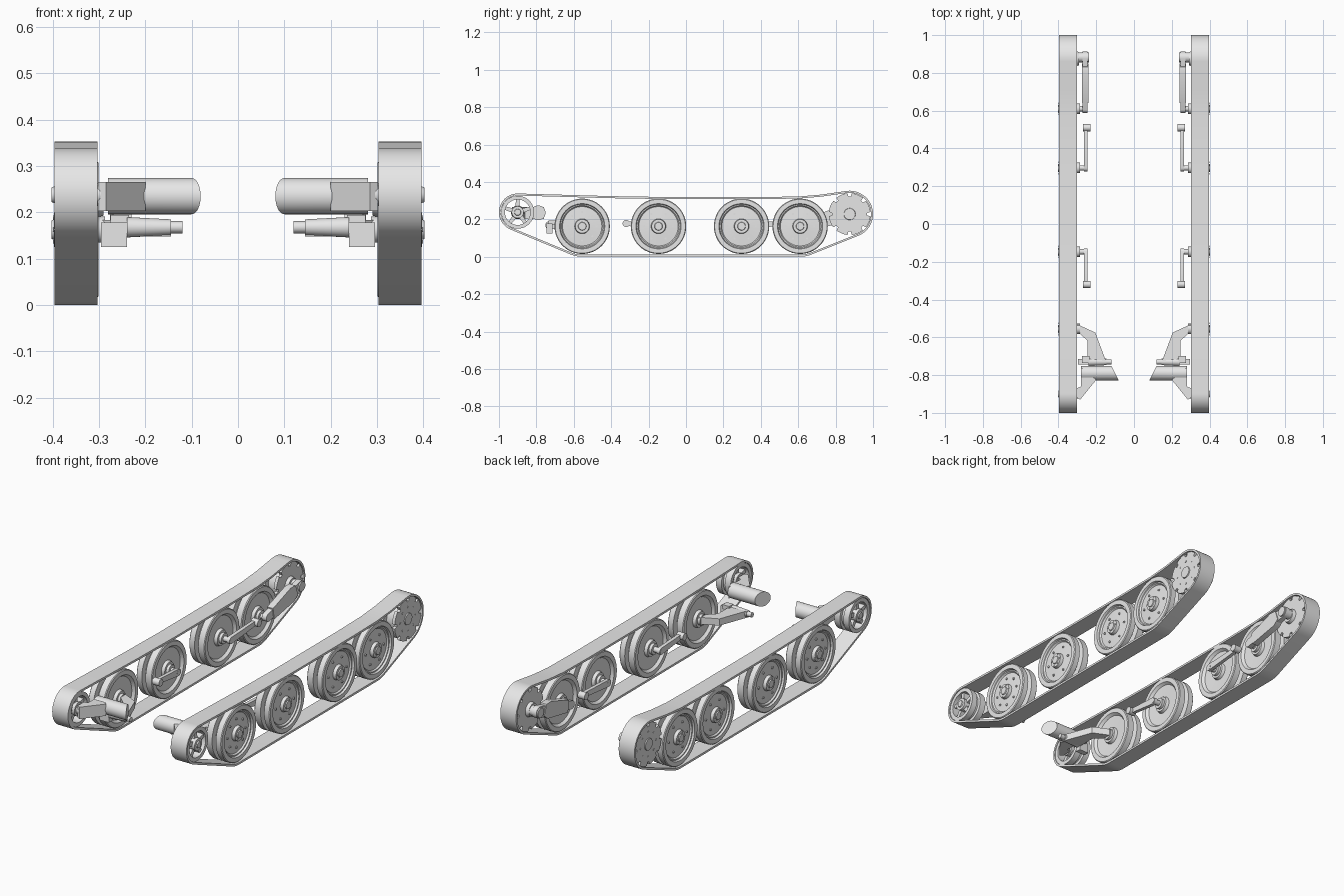
import bpy
import bmesh
from math import sin, cos, pi, radians, atan2, hypot, acos
from mathutils import Vector

default_cube = bpy.data.objects.get("Cube")
if default_cube:
    bpy.data.objects.remove(default_cube, do_unlink=True)

# One plain grey material for everything
grey = bpy.data.materials.new("plain_grey")
grey.use_nodes = True
GREY_COLOUR = (0.8, 0.8, 0.8, 1.0)
grey.diffuse_color = GREY_COLOUR
grey.node_tree.nodes["Principled BSDF"].inputs["Base Color"].default_value = GREY_COLOUR


def finish(name, bm):
    """Turn a mesh built on the +x side into an object mirrored to both sides."""
    bmesh.ops.recalc_face_normals(bm, faces=bm.faces)
    mesh = bpy.data.meshes.new(name)
    bm.to_mesh(mesh)
    bm.free()
    mesh.materials.append(grey)
    mesh.shade_smooth()
    mesh.set_sharp_from_angle(angle=radians(30))
    obj = bpy.data.objects.new(name, mesh)
    bpy.context.scene.collection.objects.link(obj)
    mirror = obj.modifiers.new("both_sides", "MIRROR")
    mirror.use_mirror_merge = False
    return obj


def revolve(bm, centre, profile, steps=48, closed=False):
    """Spin (x, radius) points around the x axis through centre (y, z)."""
    y, z = centre
    verts = [bm.verts.new((x, y, z + r)) for x, r in profile]
    pairs = list(zip(verts, verts[1:]))
    if closed:
        pairs.append((verts[-1], verts[0]))
    edges = [bm.edges.new(pair) for pair in pairs]
    result = bmesh.ops.spin(bm, geom=verts + edges, cent=(0, y, z), axis=(1, 0, 0),
                            angle=2 * pi, steps=steps, use_merge=False)
    del result
    bmesh.ops.remove_doubles(bm, verts=bm.verts, dist=0.00005)


def rod(bm, centre, x_in, x_out, radius, steps=20):
    revolve(bm, centre, [(x_in, 0), (x_in, radius), (x_out, radius), (x_out, 0)], steps)


def prism(bm, points, low, high, axis="x"):
    """Extrude an outline: (y, z) points along x, or (x, y) points along z."""
    def place(p, h):
        return (h, p[0], p[1]) if axis == "x" else (p[0], p[1], h)
    a = [bm.verts.new(place(p, low)) for p in points]
    b = [bm.verts.new(place(p, high)) for p in points]
    bm.faces.new(a)
    bm.faces.new(b)
    count = len(points)
    for i in range(count):
        j = (i + 1) % count
        bm.faces.new((a[i], a[j], b[j], b[i]))


def arc(centre, radius, start, end, count):
    angles = [radians(start + (end - start) * i / max(count - 1, 1)) for i in range(count)]
    return [(centre[0] + radius * cos(t), centre[1] + radius * sin(t)) for t in angles]


def capsule(a, b, ra, rb):
    """Outline of a link with round ends at a and b."""
    way = atan2(b[1] - a[1], b[0] - a[0])
    lean = acos((ra - rb) / hypot(b[0] - a[0], b[1] - a[1]))
    to_deg = 180 / pi
    return (arc(a, ra, (way + lean) * to_deg, (way - lean) * to_deg + 360, 10)
            + arc(b, rb, (way - lean) * to_deg, (way + lean) * to_deg, 10))


def ring_of_bolts(bm, centre, ring, count, x_in, x_out, size):
    for i in range(count):
        t = 2 * pi * i / count
        spot = (centre[0] + ring * cos(t), centre[1] + ring * sin(t))
        rod(bm, spot, x_in, x_out, size, 8)


IDLER = (-0.9, 0.238)
SPROCKET = (0.875, 0.228)
ROAD_Z = 0.163
ROAD_Y = [-0.555, -0.147, 0.297, 0.61]
TRACK_IN, TRACK_OUT = 0.303, 0.396


# Track belts: a loop around idler, road wheels and sprocket
def belt(inset):
    front, rear = (ROAD_Y[0], ROAD_Z), (ROAD_Y[-1], ROAD_Z)
    loop = arc(IDLER, 0.1 - inset, 88, 247.5, 24)
    loop += arc(front, ROAD_Z - inset, 247.5, 270, 8)
    loop += arc(rear, ROAD_Z - inset, 270, 291.8, 8)
    loop += arc(SPROCKET, 0.125 - inset, -68.2, 97, 24)
    sag = [(0.72, 0.332), (0.6, 0.322), (0.4, 0.319), (-0.1, 0.319), (-0.4, 0.324)]
    return loop + [(y, z - inset) for y, z in sag]


bm = bmesh.new()
loops = [[bm.verts.new((x, y, z)) for y, z in belt(inset)]
         for inset, x in ((0, TRACK_IN), (0, TRACK_OUT), (0.011, TRACK_OUT), (0.011, TRACK_IN))]
total = len(loops[0])
for k in range(4):
    one, two = loops[k], loops[(k + 1) % 4]
    for i in range(total):
        j = (i + 1) % total
        bm.faces.new((one[i], one[j], two[j], two[i]))
finish("track_belts", bm)

# Road wheels: twin tyres, dished discs and bolted hubs
tyre_and_disc = [
    (0.38, 0.04), (0.376, 0.105), (0.384, 0.111), (0.384, 0.117), (0.394, 0.121),
    (0.394, 0.144), (0.39, 0.148), (0.361, 0.148), (0.358, 0.12), (0.342, 0.12),
    (0.339, 0.148), (0.305, 0.148), (0.301, 0.144), (0.301, 0.121), (0.315, 0.11),
    (0.318, 0.045), (0.302, 0.04)]
outer_hub = [(0.402, 0), (0.402, 0.02), (0.397, 0.022), (0.397, 0.037)]
for number, y in enumerate(ROAD_Y):
    centre = (y, ROAD_Z)
    bm = bmesh.new()
    inner = 0.29 if number == 0 else 0.245
    axle = [(0.302, 0.028), (0.287, 0.028), (0.287, 0.014), (inner, 0.014), (inner, 0)]
    revolve(bm, centre, outer_hub + tyre_and_disc + axle)
    ring_of_bolts(bm, centre, 0.076, 8 if number == 0 else 6, 0.374, 0.383, 0.006)
    ring_of_bolts(bm, centre, 0.03, 6, 0.396, 0.399, 0.004)
    finish("road_wheels_%d" % (number + 1), bm)

# Idler wheels: open rim, hub and five spokes
bm = bmesh.new()
revolve(bm, IDLER, [(0.392, 0.068), (0.392, 0.088), (0.36, 0.088), (0.357, 0.075),
                    (0.343, 0.075), (0.34, 0.088), (0.306, 0.088), (0.306, 0.068)], 40, True)
revolve(bm, IDLER, [(0.402, 0), (0.402, 0.016), (0.396, 0.018), (0.396, 0.032),
                    (0.31, 0.036), (0.31, 0.024), (0.285, 0.024), (0.285, 0)], 32)
for i in range(5):
    t = 2 * pi * i / 5 + pi / 2
    out, across = Vector((cos(t), sin(t))), Vector((-sin(t), cos(t)))
    hub = Vector(IDLER)
    outline = [hub + out * r + across * w for r, w in
               ((0.025, -0.012), (0.072, -0.009), (0.072, 0.009), (0.025, 0.012))]
    prism(bm, outline, 0.325, 0.382)
finish("idler_wheels", bm)

# Drive sprockets: two notched plates on a drum
bm = bmesh.new()
plate = []
for i in range(8):
    t = 45 * i
    plate += arc(SPROCKET, 0.112, t + 6, t + 39, 5)
    plate += arc(SPROCKET, 0.094, t + 41, t + 49, 3)
for low, high in ((0.308, 0.324), (0.374, 0.39)):
    prism(bm, plate, low, high)
revolve(bm, SPROCKET, [(0.395, 0), (0.395, 0.03), (0.388, 0.032), (0.388, 0.086),
                       (0.31, 0.086), (0.31, 0.04), (0.29, 0.035), (0.29, 0)])
ring_of_bolts(bm, SPROCKET, 0.065, 8, 0.387, 0.392, 0.005)
finish("drive_sprockets", bm)

# Swing arms of the two middle wheels
for name, y, tip in (("front_swing_arms", ROAD_Y[1], -0.32), ("rear_swing_arms", ROAD_Y[2], 0.51)):
    bm = bmesh.new()
    prism(bm, capsule((y, ROAD_Z), (tip, 0.178), 0.018, 0.012), 0.246, 0.265)
    rod(bm, (tip, 0.178), 0.23, 0.27, 0.019)
    finish(name, bm)

# Rear drive arms linking last wheel and sprocket
bm = bmesh.new()
wheel_end, drive_end = (ROAD_Y[3], ROAD_Z + 0.004), (0.882, 0.23)
prism(bm, capsule(wheel_end, drive_end, 0.022, 0.03), 0.245, 0.272)
prism(bm, [(0.65, 0.143), (0.82, 0.175), (0.85, 0.2), (0.83, 0.255), (0.79, 0.257), (0.64, 0.205)],
      0.241, 0.276)
rod(bm, drive_end, 0.238, 0.31, 0.026)
finish("rear_drive_arms", bm)

# Idler housings: slanted tubes with cranks
bm = bmesh.new()
tube = (-0.79, 0.235)
rod(bm, tube, 0.1, 0.28, 0.039, 32)
for v in bm.verts:
    if v.co.x < 0.2:
        v.co.x += (v.co.y - tube[0]) * 0.5
crank = [(0.28, -0.76), (0.28, -0.86), (0.302, -0.87), (0.302, -0.92), (0.285, -0.93), (0.2, -0.825)]
prism(bm, crank, 0.203, 0.266, "z")
finish("idler_housings", bm)

# Front wheel arms: bent beams with tapered pins
bm = bmesh.new()
beam = [(0.302, -0.53), (0.205, -0.575), (0.145, -0.735), (0.245, -0.735), (0.245, -0.62), (0.302, -0.565)]
prism(bm, beam, 0.148, 0.184, "z")
revolve(bm, (-0.73, 0.168), [(0.12, 0), (0.12, 0.013), (0.145, 0.013), (0.145, 0.017),
                             (0.24, 0.022), (0.24, 0)], 24)
prism(bm, [(-0.745, 0.125), (-0.715, 0.125), (-0.715, 0.178), (-0.745, 0.178)], 0.24, 0.296)
prism(bm, [(-0.735, 0.17), (-0.7, 0.17), (-0.7, 0.194), (-0.735, 0.194)], 0.235, 0.275)
finish("front_wheel_arms", bm)
